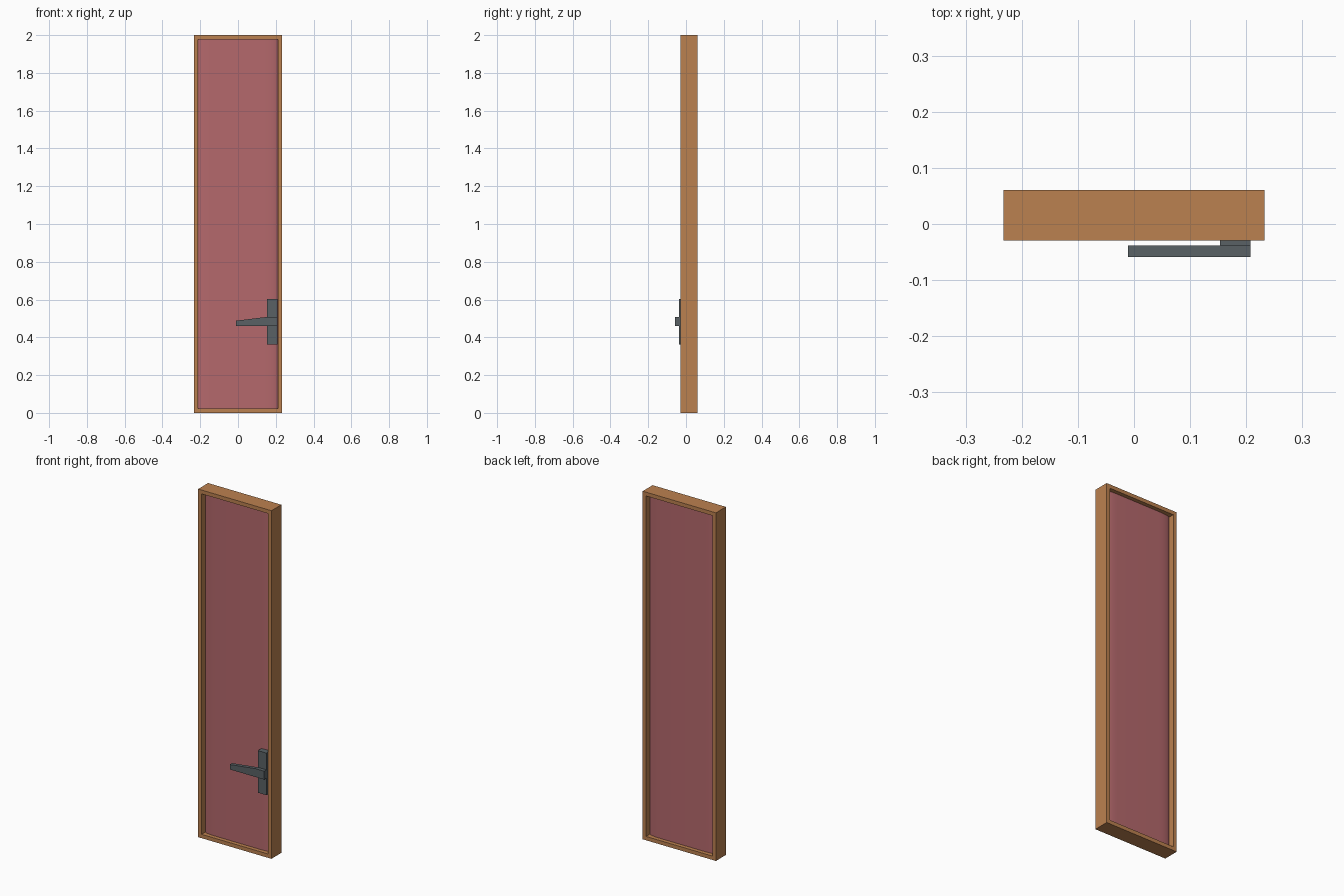
import bpy, bmesh, math

if "Cube" in bpy.data.objects:
    bpy.data.objects.remove(bpy.data.objects["Cube"])


def material(name, color):
    m = bpy.data.materials.new(name)
    m.diffuse_color = (*color, 1)
    m.use_nodes = True
    m.node_tree.nodes["Principled BSDF"].inputs["Base Color"].default_value = m.diffuse_color
    return m


def extrude(name, points, vec, mat, smooth=False):
    """Extrude a flat closed outline along vec into a solid."""
    bm = bmesh.new()
    base = bm.faces.new([bm.verts.new(p) for p in points])
    top = bmesh.ops.extrude_face_region(bm, geom=[base])
    verts = [g for g in top["geom"] if isinstance(g, bmesh.types.BMVert)]
    bmesh.ops.translate(bm, verts=verts, vec=vec)
    bmesh.ops.recalc_face_normals(bm, faces=bm.faces)
    me = bpy.data.meshes.new(name)
    bm.to_mesh(me)
    bm.free()
    ob = bpy.data.objects.new(name, me)
    bpy.context.collection.objects.link(ob)
    me.materials.append(mat)
    if smooth:
        bpy.context.view_layer.objects.active = ob
        ob.select_set(True)
        bpy.ops.object.shade_smooth_by_angle(angle=math.radians(40))
        ob.select_set(False)
    return ob


wood = material("wood", (0.50, 0.22, 0.08))
red = material("red_paint", (0.46, 0.14, 0.15))
metal = material("dark_metal", (0.10, 0.12, 0.13))

W, H, T = 0.233, 2.0, 0.022
FRONT, BACK = -0.029, 0.061
MID = (FRONT + BACK) / 2

# Frame: a rectangular ring with an open middle
bm = bmesh.new()
rings = []
for y in (FRONT, BACK):
    for t in (0, T):
        rings.append([bm.verts.new((x, y, z)) for x, z in
                      ((-W + t, t), (W - t, t), (W - t, H - t), (-W + t, H - t))])
fo, fi, bo, bi = rings
for a, b in ((fo, fi), (fi, bi), (bi, bo), (bo, fo)):
    for i in range(4):
        j = (i + 1) % 4
        bm.faces.new((a[i], a[j], b[j], b[i]))
bmesh.ops.recalc_face_normals(bm, faces=bm.faces)
mesh = bpy.data.meshes.new("door_frame")
bm.to_mesh(mesh)
bm.free()
mesh.materials.append(wood)
bpy.context.collection.objects.link(bpy.data.objects.new("door_frame", mesh))

# Door panel: flat in the middle, easing thinner towards both sides
half = W - T
front = []
for i in range(7):
    a = math.pi / 2 * i / 6
    front.append((half - 0.07 * (1 - math.sin(a)), 0.01 + 0.012 * math.cos(a)))
right = front
side = [(-x, d) for x, d in reversed(right)] + right
outline = [(x, MID - d, T) for x, d in side]
outline += [(x, MID + d, T) for x, d in reversed(side)]
extrude("door_panel", outline, (0, 0, H - 2 * T), red, smooth=True)

# Handle back plate
plate = [(0.153, -0.038, 0.362), (0.208, -0.038, 0.362),
         (0.208, -0.038, 0.604), (0.153, -0.038, 0.604)]
extrude("handle_plate", plate, (0, 0.038, 0), metal)

# Tapered lever
lever = [(0.208, -0.059, 0.46), (0.208, -0.059, 0.508),
         (0.153, -0.059, 0.508), (-0.011, -0.059, 0.488), (-0.011, -0.059, 0.46)]
extrude("handle_lever", lever, (0, 0.021, 0), metal)
